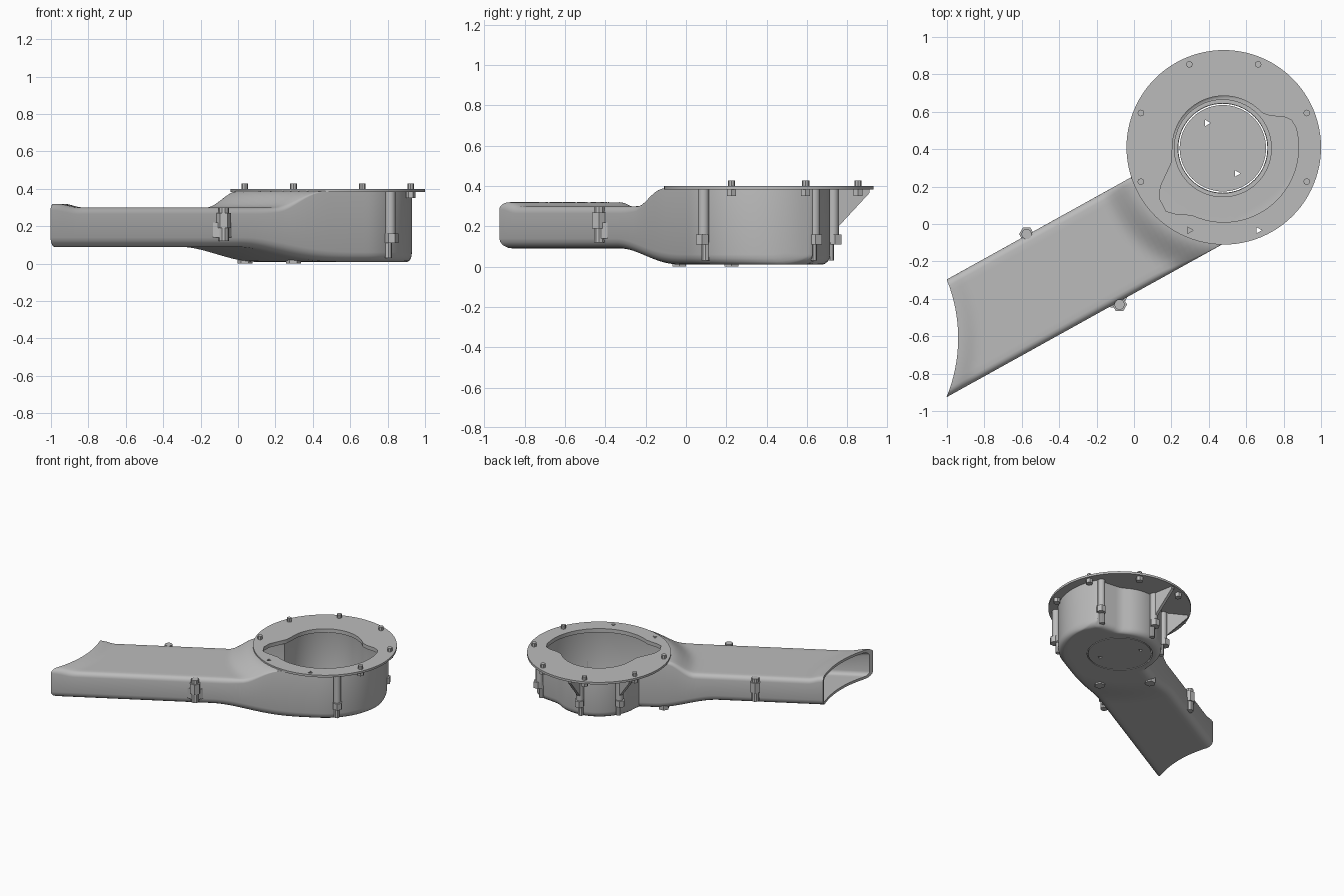
import bpy, bmesh, math
from mathutils import Matrix, Vector

cube = bpy.data.objects.get("Cube")
if cube:
    bpy.data.objects.remove(cube, do_unlink=True)

CX, CY = 0.48, 0.41                  # rotor axis
TILT = math.radians(29)              # duct heading
DX, DY = -math.cos(TILT), -math.sin(TILT)
R_BODY, R_BACK, R_FLANGE = 0.45, 0.305, 0.52
MOUTH, R_MOUTH = (-1.77, -0.61), 0.83

grey = bpy.data.materials.new("plain grey")
grey.use_nodes = True
grey.diffuse_color = (0.5, 0.5, 0.5, 1)
grey.node_tree.nodes["Principled BSDF"].inputs["Base Color"].default_value = (0.5, 0.5, 0.5, 1)


def finish(name, bm):
    bmesh.ops.recalc_face_normals(bm, faces=bm.faces[:])
    mesh = bpy.data.meshes.new(name)
    bm.to_mesh(mesh)
    bm.free()
    mesh.materials.append(grey)
    obj = bpy.data.objects.new(name, mesh)
    bpy.context.collection.objects.link(obj)
    return obj


def prism(name, pts, z0, z1, matrix=None):
    bm = bmesh.new()
    low = [bm.verts.new((x, y, z0)) for x, y in pts]
    high = [bm.verts.new((x, y, z1)) for x, y in pts]
    bm.faces.new(low)
    bm.faces.new(high)
    for i in range(len(pts)):
        j = (i + 1) % len(pts)
        bm.faces.new((low[i], low[j], high[j], high[i]))
    if matrix:
        bm.transform(matrix)
    return finish(name, bm)


def polar(deg, r):
    a = math.radians(deg)
    return CX + r * math.cos(a), CY + r * math.sin(a)


def circle(center, r, n=64):
    return [(center[0] + r * math.cos(math.tau * i / n),
             center[1] + r * math.sin(math.tau * i / n)) for i in range(n)]


def activate(obj):
    bpy.ops.object.select_all(action='DESELECT')
    obj.select_set(True)
    bpy.context.view_layer.objects.active = obj


def cut(obj, cutter):
    activate(obj)
    mod = obj.modifiers.new("cut", 'BOOLEAN')
    mod.operation, mod.solver, mod.object = 'DIFFERENCE', 'EXACT', cutter
    bpy.ops.object.modifier_apply(modifier=mod.name)
    bpy.data.objects.remove(cutter, do_unlink=True)


def smooth(x, lo, hi):
    t = min(1, max(0, (x - lo) / (hi - lo)))
    return t * t * (3 - 2 * t)


# Housing shape, in u (along the duct) and v (across it)
def to_world(u, v):
    return CX + u * DX + v * DY, CY + u * DY - v * DX


def side_limits(u):
    low = -R_BODY if u > 0 else min(-0.02, -math.sqrt(max(0, R_BODY ** 2 - u * u)))
    back = math.sqrt(max(0, R_BACK ** 2 - u * u))
    step = 0.12 * (u + R_BODY) / 0.17 if u < -0.28 else 0
    return low, max(back, 0.1 if u > 0 else step)


def roof(u, v):
    x, y = to_world(u, v)
    flare = 1 - smooth(math.hypot(x - MOUTH[0], y - MOUTH[1]), R_MOUTH + 0.01, R_MOUTH + 0.11)
    return 0.39 - 0.09 * smooth(math.hypot(u, v), 0.51, 0.71) + 0.02 * flare


def floor(u, v):
    d = min(0.05, u + R_BODY)
    rise = 0.05 - math.sqrt(max(0, 0.05 ** 2 - (0.05 - d) ** 2))
    return 0.01 + 0.08 * smooth(math.hypot(u, v), 0.42, 0.88) + rise


def loft(name, wall, u_end):
    start = -R_BODY + wall
    stations = [start * math.cos(math.pi / 2 * i / 24) for i in range(24)]
    count = int(u_end / 0.03)
    stations += [u_end * i / count for i in range(count + 1)]
    bm, rings, n = bmesh.new(), [], 16
    for u in stations:
        v0, v1 = side_limits(u)
        v0, v1 = v0 + wall, v1 - wall
        c_low = min(0.05 - wall, (v1 - v0) / 3)
        c_top = min(0.005 + 0.03 * smooth(u, 0.3, 0.7), (v1 - v0) / 3)
        ring = []
        for top in (False, True):
            c = c_top if top else c_low
            arc = [math.pi / 2 * k / 4 for k in range(5)]
            row = [(v0 + c * (1 - math.cos(a)), c * (1 - math.sin(a))) for a in arc]
            row += [(v0 + c + (v1 - v0 - 2 * c) * k / n, 0) for k in range(1, n)]
            row += [(v1 - c * (1 - math.cos(a)), c * (1 - math.sin(a))) for a in reversed(arc)]
            for v, dz in (reversed(row) if top else row):
                z = roof(u, v) - wall - dz if top else floor(u, v) + wall + dz
                ring.append(bm.verts.new((*to_world(u, v), z)))
        rings.append(ring)
    for a, b in zip(rings, rings[1:]):
        for i in range(len(a)):
            j = (i + 1) % len(a)
            bm.faces.new((a[i], a[j], b[j], b[i]))
    bm.faces.new(rings[0])
    bm.faces.new(rings[-1])
    return finish(name, bm)


# Opening in the flange: wide arc, stepping in to the rotor circle
opening = [polar(d, 0.4) for d in range(-115, 16, 5)]
opening += [polar(d, r) for d, r in ((22, 0.39), (27, 0.36), (34, 0.3))]
opening += [polar(d, 0.275) for d in range(42, 186, 6)]
opening += [polar(d, r) for d, r in ((196, 0.29), (205, 0.34), (212, 0.4), (219, 0.44),
                                     (228, 0.46), (234, 0.44), (240, 0.415))]

# Hollow scroll housing with its outlet duct
housing = loft("scroll_housing", 0, 2.05)
cut(housing, loft("hollow", 0.02, 2.15))
cut(housing, prism("mouth_cutter", circle(MOUTH, R_MOUTH, 128), -0.2, 0.6))
cut(housing, prism("opening_cutter", opening, 0.3, 0.6))
HUB = (0.475, 0.405)
cut(housing, prism("hub_cutter", circle(HUB, 0.238), -0.1, 0.1))
parts = [housing]

# Mounting flange
flange = prism("mounting_flange", circle((CX, CY), R_FLANGE, 96), 0.383, 0.4)
cut(flange, prism("opening_cutter", opening, 0.3, 0.6))
for deg in (247.5, 292.5):
    cut(flange, prism("hole_cutter", circle(polar(deg, 0.48), 0.02, 3), 0.3, 0.6))
parts.append(flange)

# Hub plate with vent holes and the ring round it
plate = prism("hub_plate", circle(HUB, 0.231), 0.01, 0.03)
for spot in ((0.39, 0.54), (0.55, 0.27)):
    cut(plate, prism("vent_cutter", circle(spot, 0.02, 3), -0.1, 0.1))
ring = prism("hub_ring", circle(HUB, 0.262), 0.02, 0.05)
cut(ring, prism("ring_cutter", circle(HUB, 0.24), -0.1, 0.1))
parts += [plate, ring, prism("hub_centre", circle(HUB, 0.06, 6), 0.025, 0.033)]

# Flange bolts with their nuts
for deg in (22.5, 67.5, 112.5, 157.5, 202.5, 337.5):
    spot = polar(deg, 0.48)
    parts.append(prism("flange_bolt", circle(spot, 0.018, 8), 0.39, 0.428))
    if deg != 202.5:
        parts.append(prism("flange_nut", circle(spot, 0.026, 6), 0.35, 0.385))

# Bosses on the underside
for deg in (202.5, 247.5):
    parts.append(prism("underside_boss", circle(polar(deg, 0.48), 0.04, 6), 0, 0.05))

# Screw posts round the scroll wall
for deg, r in ((-44, 0.465), (32, 0.43), (100, 0.325), (152, 0.325)):
    spot = polar(deg, r)
    parts.append(prism("screw_post", circle(spot, 0.028, 12), 0.12, 0.388))
    parts.append(prism("screw_post_foot", circle(polar(deg, r - 0.015), 0.02, 8), 0.03, 0.13))
    parts.append(prism("screw_post_nut", circle(polar(deg, r + 0.01), 0.036, 6), 0.11, 0.16))

# Triangular gussets bracing the flange overhang
for deg in (100, 152):
    turn = (Matrix.Translation((CX, CY, 0)) @ Matrix.Rotation(math.radians(deg), 4, 'Z')
            @ Matrix.Rotation(math.pi / 2, 4, 'X'))
    side = [(0.29, 0.388), (0.29, 0.2), (0.35, 0.2), (0.505, 0.365), (0.505, 0.388)]
    parts.append(prism("flange_gusset", side, -0.012, 0.012, turn))

# Clamp lugs on the duct sides
for u, v in ((1.147, 0.105), (0.895, -0.465)):
    spot = to_world(u, v)
    parts.append(prism("duct_lug", circle(spot, 0.028, 10), 0.12, 0.3))
    parts.append(prism("duct_lug_collar", circle(spot, 0.04, 6), 0.19, 0.27))
    base = -0.44 if v < 0 else 0.09
    web = [to_world(u - 0.07, base), to_world(u, v * 1.05), to_world(u + 0.07, base)]
    parts.append(prism("duct_lug_web", web, 0.14, 0.22))

for part in parts:
    activate(part)
    bpy.ops.object.shade_smooth_by_angle(angle=math.radians(35))
